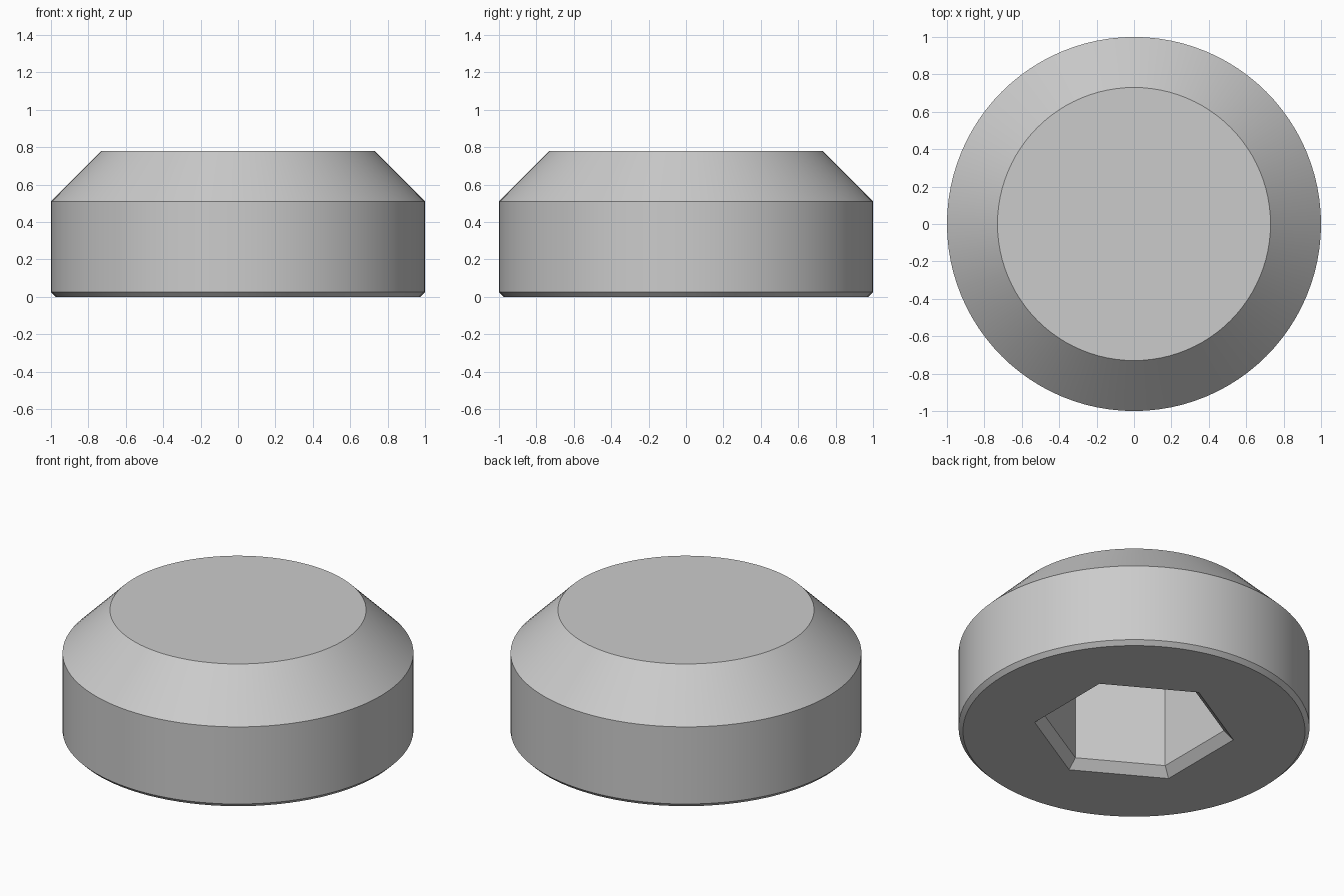
import bpy, bmesh, math

if "Cube" in bpy.data.objects:
    bpy.data.objects.remove(bpy.data.objects["Cube"])

SIDES = 96
START = math.radians(30)   # hexagon corners lie on the y axis

bm = bmesh.new()


def ring(radius, z, count):
    step = 2 * math.pi / count
    return [bm.verts.new((radius * math.cos(START + i * step),
                          radius * math.sin(START + i * step), z))
            for i in range(count)]


def skin(rings):
    for a, b in zip(rings, rings[1:]):
        n = len(a)
        for i in range(n):
            j = (i + 1) % n
            bm.faces.new((a[i], a[j], b[j], b[i]))


# Outer body: small bottom bevel, straight wall, wide top chamfer
outer = [ring(r, z, SIDES) for r, z in
         ((0.975, 0), (1.0, 0.025), (1.0, 0.51), (0.73, 0.78))]
skin(outer)
bm.faces.new(outer[-1])

# Hexagonal socket: chamfered mouth, straight walls, flat end
socket = [ring(r, z, 6) for r, z in ((0.575, 0), (0.52, 0.055), (0.52, 0.6))]
skin(socket)
bm.faces.new(socket[-1])

# Flat underside between the rim and the socket mouth
span = SIDES // 6
for k in range(6):
    arc = [outer[0][(k * span + i) % SIDES] for i in range(span + 1)]
    bm.faces.new(arc + [socket[0][(k + 1) % 6], socket[0][k]])

bmesh.ops.recalc_face_normals(bm, faces=bm.faces[:])
mesh = bpy.data.meshes.new("socket_cap")
bm.to_mesh(mesh)
bm.free()

cap = bpy.data.objects.new("socket_cap", mesh)
bpy.context.collection.objects.link(cap)

# Plain grey finish
grey = bpy.data.materials.new("light_grey")
grey.diffuse_color = (0.6, 0.6, 0.6, 1)
grey.use_nodes = True
grey.node_tree.nodes["Principled BSDF"].inputs["Base Color"].default_value = grey.diffuse_color
mesh.materials.append(grey)

bpy.context.view_layer.objects.active = cap
cap.select_set(True)
bpy.ops.object.shade_smooth_by_angle(angle=math.radians(30))
